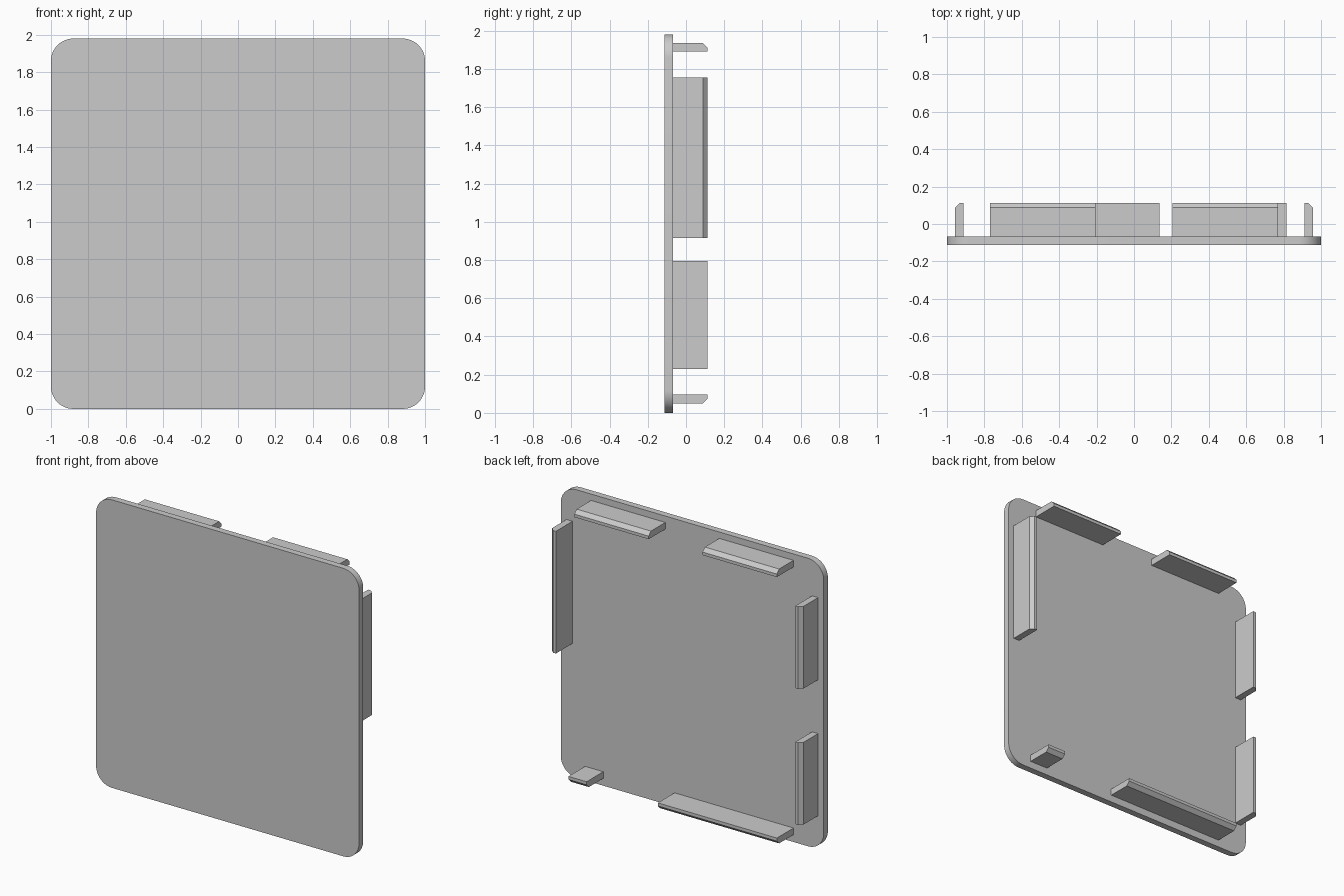
import bpy, bmesh, math

if "Cube" in bpy.data.objects:
    bpy.data.objects.remove(bpy.data.objects["Cube"])

grey = bpy.data.materials.new("plain grey")
grey.diffuse_color = (0.6, 0.6, 0.6, 1)
grey.use_nodes = True
grey.node_tree.nodes["Principled BSDF"].inputs["Base Color"].default_value = grey.diffuse_color

FRONT, BACK, TIP = -0.113, -0.068, 0.113   # plate front, plate back, tab tips
HALF_W, HEIGHT, RADIUS = 1.0, 1.98, 0.12
CHAMFER = 0.025


def extrude(name, points, offset):
    """Extrude a planar outline along an offset into a closed solid."""
    bm = bmesh.new()
    face = bm.faces.new([bm.verts.new(p) for p in points])
    ext = bmesh.ops.extrude_face_region(bm, geom=[face])
    verts = [v for v in ext["geom"] if isinstance(v, bmesh.types.BMVert)]
    bmesh.ops.translate(bm, verts=verts, vec=offset)
    bmesh.ops.recalc_face_normals(bm, faces=bm.faces)
    mesh = bpy.data.meshes.new(name)
    bm.to_mesh(mesh)
    bm.free()
    mesh.materials.append(grey)
    obj = bpy.data.objects.new(name, mesh)
    bpy.context.collection.objects.link(obj)
    return obj


# Cover plate with rounded corners
outline = []
for i, (sx, sz) in enumerate([(1, 1), (-1, 1), (-1, -1), (1, -1)]):
    cx = sx * (HALF_W - RADIUS)
    cz = HEIGHT / 2 + sz * (HEIGHT / 2 - RADIUS)
    for k in range(13):
        a = math.radians(90 * i + 7.5 * k)
        outline.append((cx + RADIUS * math.cos(a), FRONT, cz + RADIUS * math.sin(a)))
plate = extrude("cover_plate", outline, (0, BACK - FRONT, 0))
bpy.ops.object.select_all(action="DESELECT")
plate.select_set(True)
bpy.context.view_layer.objects.active = plate
bpy.ops.object.shade_smooth_by_angle(angle=math.radians(30))


def tab(name, axis, inner, outer, start, end):
    """Clip tab on the plate back, chamfered along its outer tip edge."""
    d = math.copysign(CHAMFER, outer - inner)
    profile = [(inner, BACK), (outer, BACK), (outer, TIP - CHAMFER),
               (outer - d, TIP), (inner, TIP)]
    if axis == "x":   # tab runs along x, profile lies in z
        extrude(name, [(start, y, t) for t, y in profile], (end - start, 0, 0))
    else:             # tab runs along z, profile lies in x
        extrude(name, [(t, y, start) for t, y in profile], (0, 0, end - start))


# Clip tabs around the edge
tab("top_tab_left", "x", 1.89, 1.936, -0.77, -0.205)
tab("top_tab_right", "x", 1.89, 1.936, 0.205, 0.77)
tab("bottom_tab_long", "x", 0.096, 0.05, -0.77, 0.135)
tab("bottom_tab_short", "x", 0.096, 0.05, 0.677, 0.815)
tab("right_tab", "z", 0.911, 0.957, 0.915, 1.755)
tab("left_tab_lower", "z", -0.911, -0.957, 0.23, 0.795)
tab("left_tab_upper", "z", -0.911, -0.957, 1.165, 1.73)
